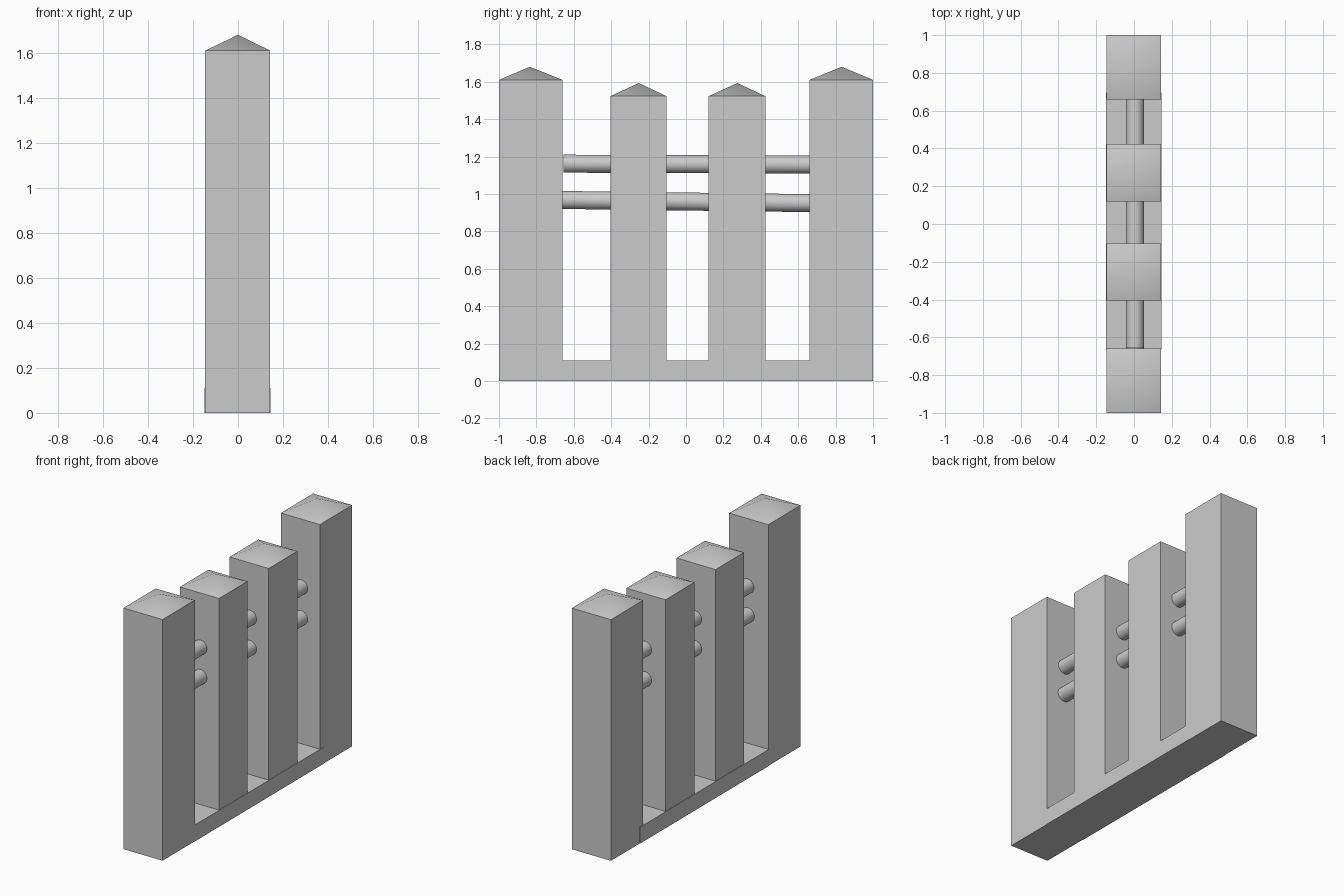
import bpy, bmesh, math
from mathutils import Vector

if "Cube" in bpy.data.objects:
    bpy.data.objects.remove(bpy.data.objects["Cube"])


def finish(name, bm, angle):
    bmesh.ops.recalc_face_normals(bm, faces=bm.faces)
    mesh = bpy.data.meshes.new(name)
    bm.to_mesh(mesh)
    bm.free()
    obj = bpy.data.objects.new(name, mesh)
    bpy.context.collection.objects.link(obj)
    bpy.ops.object.select_all(action='DESELECT')
    obj.select_set(True)
    bpy.context.view_layer.objects.active = obj
    bpy.ops.object.shade_smooth_by_angle(angle=math.radians(angle))
    return obj


def box(lo, hi):
    bm = bmesh.new()
    bmesh.ops.create_cube(bm, size=1)
    for v in bm.verts:
        v.co = [lo[i] if v.co[i] < 0 else hi[i] for i in range(3)]
    return bm


def post(name, y0, y1, bottom, shoulder, peak, peak_y):
    # square post whose top face is poked up into a low pyramid
    bm = box((-0.146, y0, bottom), (0.143, y1, shoulder))
    top = max(bm.faces, key=lambda f: f.calc_center_median().z)
    tip = bmesh.ops.poke(bm, faces=[top])['verts'][0]
    tip.co = (0, peak_y, peak)
    finish(name, bm, 50)


def rail(name, start, end, radius=0.048):
    a, b = Vector(start), Vector(end)
    bm = bmesh.new()
    bmesh.ops.create_cone(bm, cap_ends=True, segments=32, radius1=radius,
                          radius2=radius, depth=(b - a).length)
    bm.transform((b - a).to_track_quat('Z', 'Y').to_matrix().to_4x4())
    bmesh.ops.translate(bm, vec=(a + b) / 2, verts=bm.verts)
    finish(name, bm, 40)


# tall end posts and shorter middle posts
post("end_post_left", -1.0, -0.66, 0, 1.61, 1.68, -0.835)
post("middle_post_left", -0.404, -0.104, 0.01, 1.523, 1.593, -0.253)
post("middle_post_right", 0.12, 0.424, 0.01, 1.523, 1.593, 0.275)
post("end_post_right", 0.66, 1.0, 0, 1.61, 1.68, 0.832)

# slightly sagging round rails
rail("upper_rail", (0.005, -0.656, 1.162), (0.005, 0.67, 1.157))
rail("lower_rail", (0.005, -0.665, 0.968), (0.005, 0.67, 0.951))

# bottom sill joining the posts
finish("base_sill", box((-0.149, -0.665, 0), (0.145, 0.697, 0.11)), 30)
